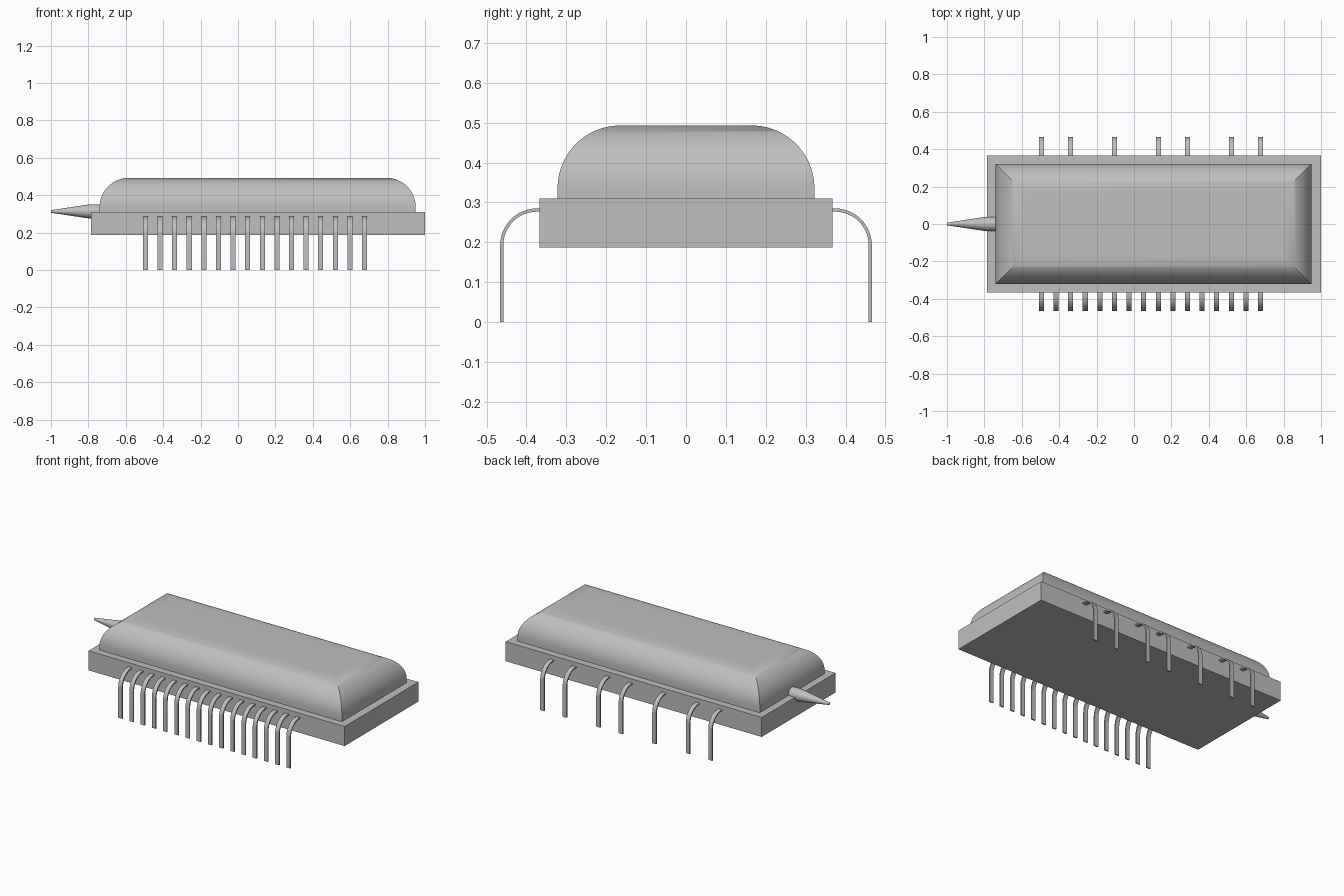
import bpy, bmesh, math
from mathutils import Matrix

cube = bpy.data.objects.get("Cube")
if cube:
    bpy.data.objects.remove(cube, do_unlink=True)

grey = bpy.data.materials.new("neutral_grey")
grey.use_nodes = True
colour = (0.52, 0.52, 0.52, 1)
grey.diffuse_color = colour
grey.node_tree.nodes["Principled BSDF"].inputs["Base Color"].default_value = colour


def finish(name, bm, smooth=True):
    bmesh.ops.recalc_face_normals(bm, faces=bm.faces)
    mesh = bpy.data.meshes.new(name)
    bm.to_mesh(mesh)
    bm.free()
    mesh.materials.append(grey)
    obj = bpy.data.objects.new(name, mesh)
    bpy.context.collection.objects.link(obj)
    if smooth:
        bpy.ops.object.select_all(action='DESELECT')
        obj.select_set(True)
        bpy.context.view_layer.objects.active = obj
        bpy.ops.object.shade_smooth_by_angle(angle=math.radians(30))
    return obj


def skin(bm, rings):
    """Bridge equal vertex loops and cap both ends."""
    loops = [[bm.verts.new(p) for p in ring] for ring in rings]
    n = len(loops[0])
    for a, b in zip(loops, loops[1:]):
        for i in range(n):
            j = (i + 1) % n
            bm.faces.new((a[i], a[j], b[j], b[i]))
    bm.faces.new(loops[0])
    bm.faces.new(loops[-1])


def rectangle(x0, x1, y, z):
    return [(x0, -y, z), (x1, -y, z), (x1, y, z), (x0, y, z)]


# Flat base slab
bm = bmesh.new()
skin(bm, [rectangle(-0.785, 1.0, 0.367, z) for z in (0.187, 0.31)])
finish("base_plate", bm, smooth=False)

# Cover with rounded shoulders mitred at the corners
bm = bmesh.new()
radius, top, steps = 0.157, 0.493, 20
rings = [rectangle(-0.74, 0.95, 0.322, 0.31)]
for i in range(steps + 1):
    t = math.pi / 2 * i / steps
    inset = radius * (1 - math.cos(t))
    z = top - radius * (1 - math.sin(t))
    rings.append(rectangle(-0.74 + inset, 0.95 - inset, 0.322 - inset, z))
skin(bm, rings)
finish("rounded_cover", bm)

# Sealed nozzle: short cylinder tapering to a blunt point
bm = bmesh.new()
rings = []
for x, r in ((-0.71, 0.037), (-0.80, 0.037), (-1.0, 0.007)):
    rings.append([(x, r * math.cos(a), 0.313 + r * math.sin(a))
                  for a in (math.tau * k / 32 for k in range(32))])
skin(bm, rings)
finish("nozzle", bm)


# Bent flat pins: out of the base, round a quarter arc, straight down
def pin(name, x, side):
    bend, thick, half = 0.092, 0.008, 0.0135
    yc, zc = 0.374, 0.193

    def section(y_in, z_in, y_out, z_out):
        return [(x - half, side * y_in, z_in), (x + half, side * y_in, z_in),
                (x + half, side * y_out, z_out), (x - half, side * y_out, z_out)]

    inner = bend - thick
    rings = [section(0.35, zc + inner, 0.35, zc + bend)]
    for i in range(13):
        t = math.pi / 2 * (1 - i / 12)
        c, s = math.cos(t), math.sin(t)
        rings.append(section(yc + inner * c, zc + inner * s,
                             yc + bend * c, zc + bend * s))
    rings.append(section(yc + inner, 0, yc + bend, 0))
    bm = bmesh.new()
    skin(bm, rings)
    finish(name, bm)


back_slots = (0, 2, 5, 8, 10, 13, 15)
for i in range(16):
    x = -0.495 + 0.0781 * i
    pin(f"front_pin_{i + 1}", x, -1)
    if i in back_slots:
        pin(f"back_pin_{i + 1}", x, 1)
